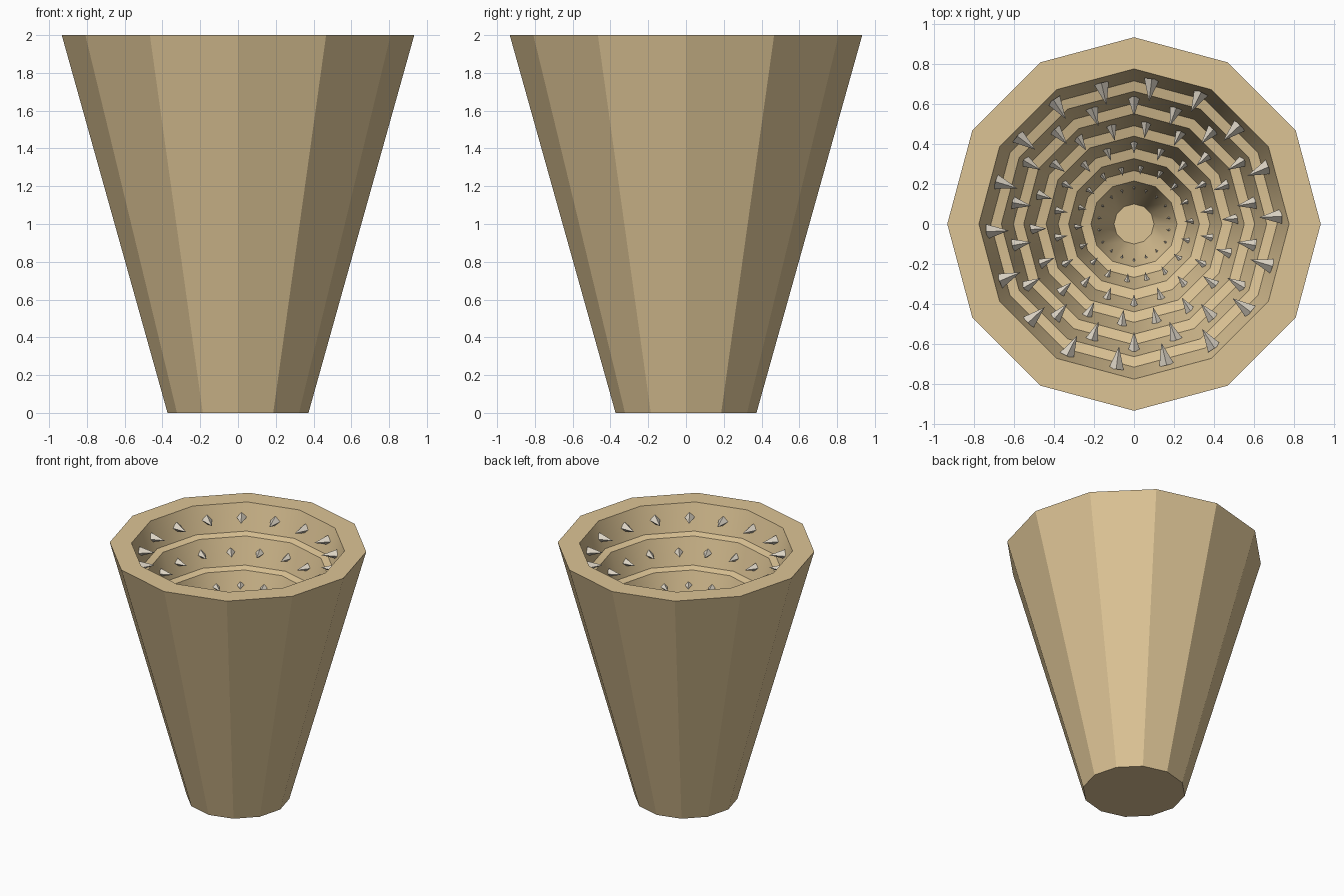
import bpy, bmesh
from math import cos, sin, tau, radians
from mathutils import Matrix, Vector

if "Cube" in bpy.data.objects:
    bpy.data.objects.remove(bpy.data.objects["Cube"])

SIDES = 12


def material(name, rgb):
    m = bpy.data.materials.new(name)
    m.diffuse_color = (*rgb, 1)
    m.use_nodes = True
    m.node_tree.nodes["Principled BSDF"].inputs["Base Color"].default_value = m.diffuse_color
    return m


def make_object(name, bm, mat):
    bmesh.ops.recalc_face_normals(bm, faces=bm.faces[:])
    mesh = bpy.data.meshes.new(name)
    bm.to_mesh(mesh)
    bm.free()
    mesh.materials.append(mat)
    ob = bpy.data.objects.new(name, mesh)
    bpy.context.collection.objects.link(ob)
    return ob


tan = material("tan_shell", (0.72, 0.55, 0.30))
bone = material("bone", (0.72, 0.66, 0.56))

# Profile (radius, z): outer cone, rim, stepped inside walls, throat
profile = [(0.373, 0), (0.933, 2), (0.775, 2)]
rows = []                       # spike rows: wall radius and height
radius, z = 0.775, 2.0
for i in range(5):
    rows.append((radius - 0.03, z - 0.105))
    profile += [(radius - 0.06, z - 0.205), (radius - 0.112, z - 0.22)]
    radius, z = radius - 0.112, z - 0.22
rows.append((radius - 0.022, z - 0.09))
profile.append((0.1, 0.55))

# Shell: twelve-sided rings joined by quads, closed at base and throat
bm = bmesh.new()
rings = [[bm.verts.new((r * cos(tau * k / SIDES), r * sin(tau * k / SIDES), h))
          for k in range(SIDES)] for r, h in profile]
for i, (a, b) in enumerate(zip(rings, rings[1:])):
    for k in range(SIDES):
        n = (k + 1) % SIDES
        face = bm.faces.new((a[k], a[n], b[n], b[k]))
        face.smooth = i >= 2
bm.faces.new(rings[0])
bm.faces.new(rings[-1])
for ring in rings:
    for k in range(SIDES):
        bm.edges.get((ring[k], ring[(k + 1) % SIDES])).smooth = False
make_object("shell", bm, tan)

# Spikes: inward-pointing four-sided cones, smaller toward the throat
for i, (r, h) in enumerate(rows):
    size = r / rows[0][0]
    length = 0.115 * size
    offset = 3 if i % 2 == 0 else 10
    bm = bmesh.new()
    for k in range(18):
        ang = radians(offset + 20 * k)
        d = Vector((cos(ang), sin(ang), 0))
        # follow the flat sides of the wall
        half = tau / SIDES / 2
        wall = r * cos(half) / cos(ang % (2 * half) - half)
        mat = (Matrix.Translation(d * (wall - length / 2 + 0.004) + Vector((0, 0, h)))
               @ (-d).to_track_quat('Z', 'Y').to_matrix().to_4x4())
        bmesh.ops.create_cone(bm, cap_ends=True, segments=4, radius1=0.038 * size,
                              radius2=0, depth=length, matrix=mat)
    make_object(f"spike_row_{i + 1}", bm, bone)
